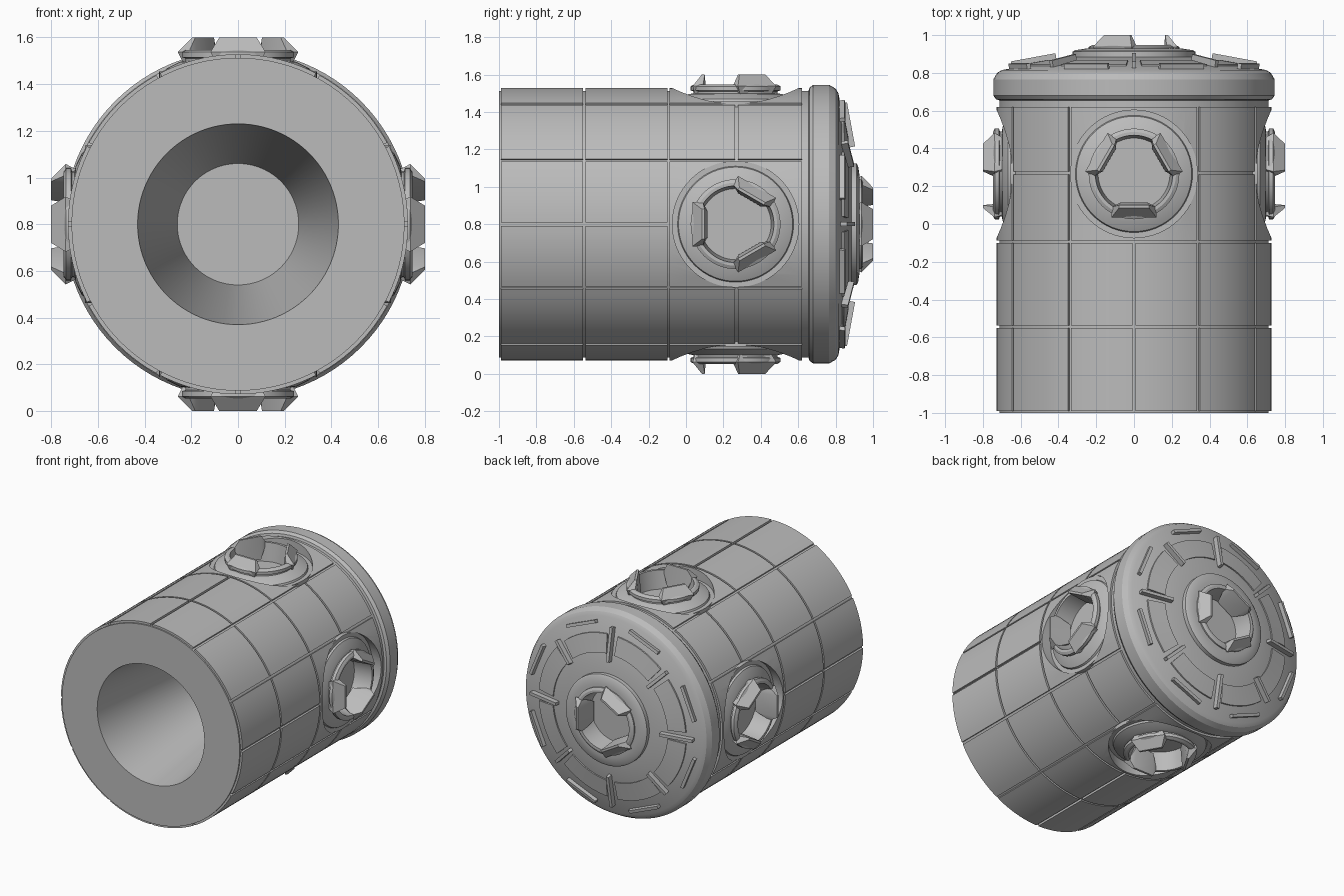
import bpy, bmesh
from math import radians, cos, sin, atan
from mathutils import Matrix, Vector

if "Cube" in bpy.data.objects:
    bpy.data.objects.remove(bpy.data.objects["Cube"])

grey = bpy.data.materials.new("hull_grey")
grey.use_nodes = True
grey.diffuse_color = (0.5, 0.5, 0.5, 1)
grey.node_tree.nodes["Principled BSDF"].inputs["Base Color"].default_value = (0.5, 0.5, 0.5, 1)

T = Matrix.Translation
def rot(deg, axis):
    return Matrix.Rotation(radians(deg), 4, axis)

# Module frame: local z runs along the hull towards the back
HULL = T((0, 0, 0.8)) @ rot(-90, 'X')
PORT_Y = 0.265
parts = []

def finish(name, bm, mat):
    bmesh.ops.remove_doubles(bm, verts=bm.verts, dist=1e-5)
    bmesh.ops.recalc_face_normals(bm, faces=bm.faces)
    bm.transform(mat)
    mesh = bpy.data.meshes.new(name)
    bm.to_mesh(mesh)
    bm.free()
    mesh.materials.append(grey)
    ob = bpy.data.objects.new(name, mesh)
    bpy.context.collection.objects.link(ob)
    parts.append(ob)
    return ob

def sweep(name, profile, mat=HULL, a0=0, a1=360, n=96):
    """Turn an (r, h) profile around local z; part turns get end caps."""
    full = a1 - a0 == 360
    bm = bmesh.new()
    rings = []
    for i in range(n if full else n + 1):
        a = radians(a0 + (a1 - a0) * i / n)
        rings.append([bm.verts.new((r * cos(a), r * sin(a), h)) for r, h in profile])
    m = len(profile)
    loop = m if all(r > 0 for r, h in profile) else m - 1
    for i in range(n):
        p, q = rings[i], rings[(i + 1) % len(rings)]
        for j in range(loop):
            k = (j + 1) % m
            bm.faces.new((p[j], q[j], q[k], p[k]))
    if not full:
        bm.faces.new(rings[0])
        bm.faces.new(rings[-1])
    return finish(name, bm, mat)

def panel(name, a0, a1, h0, h1):
    lo, hi = 0.70, 0.728
    return sweep(name, [(lo, h0), (hi, h0), (hi, h1), (lo, h1)],
                 a0=a0 + 0.7, a1=a1 - 0.7, n=10)

def box(name, size, mat):
    bm = bmesh.new()
    bmesh.ops.create_cube(bm, size=1)
    bm.transform(Matrix.Diagonal((*size, 1)))
    return finish(name, bm, mat)

def cut(ob, cutters):
    for c in cutters:
        mod = ob.modifiers.new("port_hole", 'BOOLEAN')
        mod.object, mod.operation, mod.solver = c, 'DIFFERENCE', 'EXACT'
    deps = bpy.context.evaluated_depsgraph_get()
    mesh = bpy.data.meshes.new_from_object(ob.evaluated_get(deps))
    ob.modifiers.clear()
    ob.data = mesh

# Hull core with the tapering front bore
core = sweep("hull_core", [(0, 0.2), (0.26, 0.2), (0.43, -1), (0.713, -1),
                           (0.713, 0.65), (0, 0.65)])

# Back ring and shallow cone
sweep("end_ring", [(0.2, 0.63), (0.713, 0.63), (0.713, 0.655), (0.73, 0.66),
                   (0.745, 0.68), (0.745, 0.765), (0.725, 0.8), (0.7, 0.815),
                   (0.32, 0.885), (0.2, 0.885)])
sweep("end_collar", [(0.22, 0.86), (0.325, 0.86), (0.325, 0.912), (0.312, 0.92),
                     (0.26, 0.928), (0.22, 0.928)])

# Port holes, cover panels and ports on four sides
sides = [HULL @ rot(90 * k, 'Z') @ T((0, 0, PORT_Y)) @ rot(90, 'Y') for k in range(4)]
cutters = [sweep("port_cutter", [(0, 0.6), (0.338, 0.6), (0.338, 0.9), (0, 0.9)], s, n=64)
           for s in sides]
cut(core, cutters)

rows = [(-0.99, -0.55), (-0.537, -0.1)]
back_rows = [(-0.087, 0.263), (0.277, 0.62)]
for k in range(4):
    base = 90 * k
    for h0, h1 in rows:
        panel("hull_panel", base - 28, base, h0, h1)
        panel("hull_panel", base, base + 28, h0, h1)
    for h0, h1 in rows + back_rows:
        panel("corner_panel", base + 28, base + 62, h0, h1)
    cut(panel("port_panel", base - 28, base + 28, -0.087, 0.62), [cutters[k]])

for c in cutters:
    parts.remove(c)
    bpy.data.objects.remove(c)

def petal(mat):
    bm = bmesh.new()
    for h, r_in, r_out, w in ((0.64, 0.15, 0.2, 0.07), (0.738, 0.175, 0.23, 0.118),
                              (0.8, 0.165, 0.18, 0.08)):
        for r in (r_in, r_out):
            for s in (-1, 1):
                bm.verts.new(Vector((r, s * w, h)))
    bmesh.ops.convex_hull(bm, input=bm.verts)
    finish("port_petal", bm, mat)

def port(name, mat, skirt):
    rim = [(0, 0.615), (0.19, 0.615), (0.205, 0.747), (0.222, 0.747), (0.24, 0.737),
           (0.24, 0.715), (0.225, 0.71)]
    sweep(name, rim + skirt, mat, n=64)
    for k in range(3):
        petal(mat @ rot(120 * k, 'Z'))

for s in sides:
    port("side_port", s, [(0.225, 0.7), (0.25, 0.695), (0.305, 0.668), (0.31, 0.655),
                          (0.338, 0.655), (0.338, 0.59), (0, 0.59)])
port("end_port", HULL @ T((0, 0, 0.2)), [(0.225, 0.6), (0, 0.6)])

# Fittings on the back cone
slope = 0.184
def cone(r):
    return 0.815 + (0.7 - r) * slope

tilt = Matrix.Rotation(atan(slope), 4, 'Y')
for k in range(8):
    a = 45 * k
    length = 0.24 if k % 2 == 0 else 0.18
    box("radial_rail", (length, 0.022, 0.045),
        HULL @ rot(a, 'Z') @ T((0.53, 0, cone(0.53) + 0.014)) @ tilt)
    box("rim_rail", (0.022, 0.25, 0.03),
        HULL @ rot(a + 22.5, 'Z') @ T((0.655, 0, cone(0.655) + 0.012)) @ tilt)
    sweep("cone_plate", [(0.46, cone(0.46) - 0.01), (0.59, cone(0.59) - 0.01),
                         (0.59, cone(0.59) + 0.01), (0.46, cone(0.46) + 0.01)],
          a0=a + 4, a1=a + 41, n=10)

# Smooth the round surfaces, keep the edges sharp
bpy.ops.object.select_all(action='DESELECT')
for ob in parts:
    ob.select_set(True)
bpy.context.view_layer.objects.active = core
bpy.ops.object.shade_smooth_by_angle(angle=radians(25))
